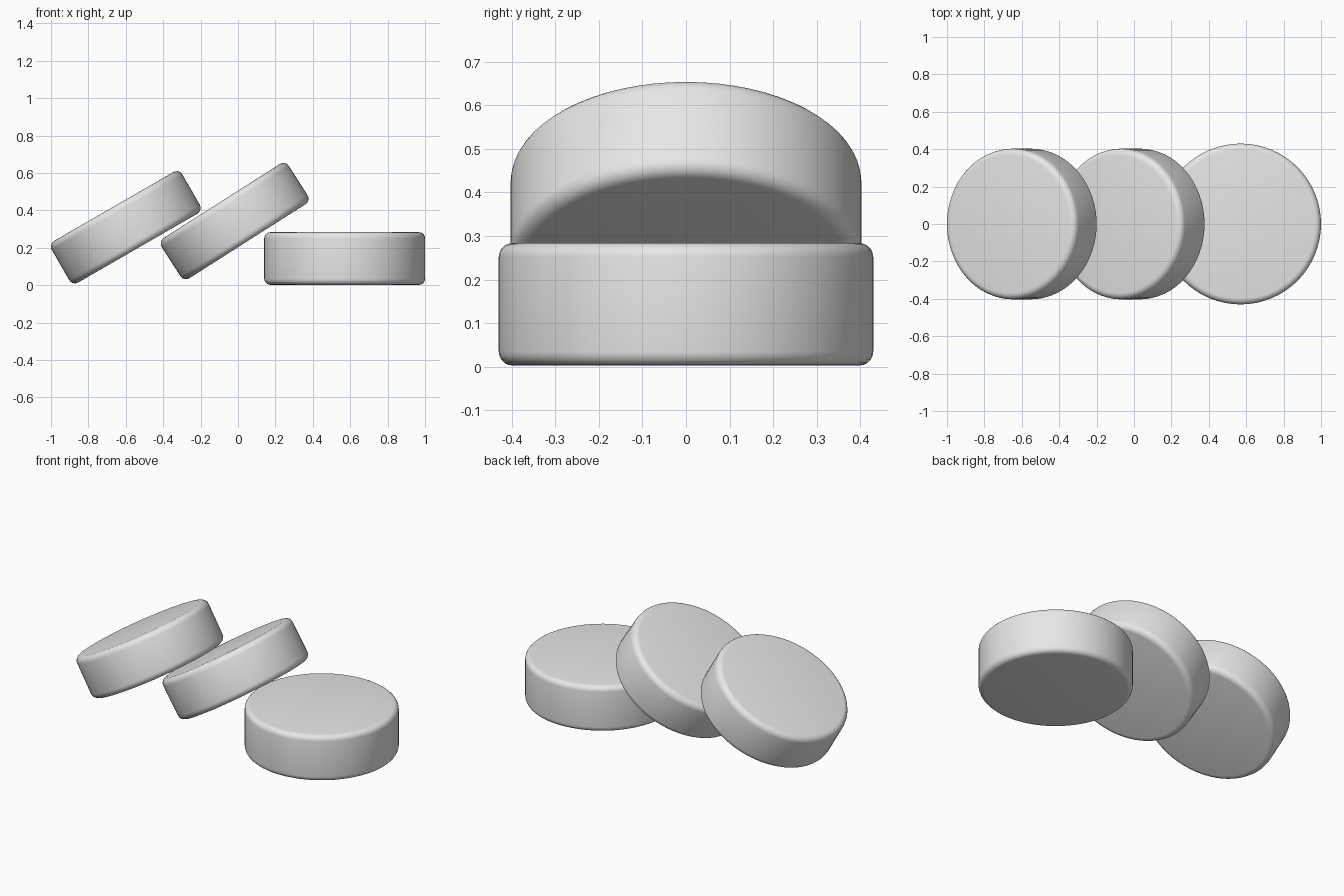
import bpy
import math

cube = bpy.data.objects.get("Cube")
if cube:
    bpy.data.objects.remove(cube, do_unlink=True)

# Single grey material
grey = bpy.data.materials.new("light_grey")
grey.use_nodes = True
colour = (0.8, 0.8, 0.8, 1.0)
grey.diffuse_color = colour
grey.node_tree.nodes["Principled BSDF"].inputs["Base Color"].default_value = colour


def make_disc(name, centre, radius, thickness, tilt, rounding):
    """Thick round-edged disc, raised on its +x side by tilt degrees."""
    bpy.ops.mesh.primitive_cylinder_add(
        vertices=64, radius=radius, depth=thickness,
        location=centre, rotation=(0, -math.radians(tilt), 0))
    disc = bpy.context.object
    disc.name = name
    disc.data.materials.append(grey)
    bevel = disc.modifiers.new("rounded_rim", "BEVEL")
    bevel.width = rounding
    bevel.segments = 5
    bevel.limit_method = "ANGLE"
    bevel.angle_limit = math.radians(40)
    bpy.ops.object.modifier_apply(modifier=bevel.name)
    bpy.ops.object.shade_smooth_by_angle(angle=math.radians(40))
    return disc


# Flat disc, then two discs leaning in a toppled row
make_disc("flat_disc", (0.57, 0, 0.143), 0.43, 0.281, 0, 0.032)
make_disc("middle_leaning_disc", (-0.018, 0, 0.343), 0.403, 0.255, 32.5, 0.035)
make_disc("outer_leaning_disc", (-0.6, 0, 0.31), 0.403, 0.257, 30, 0.035)
